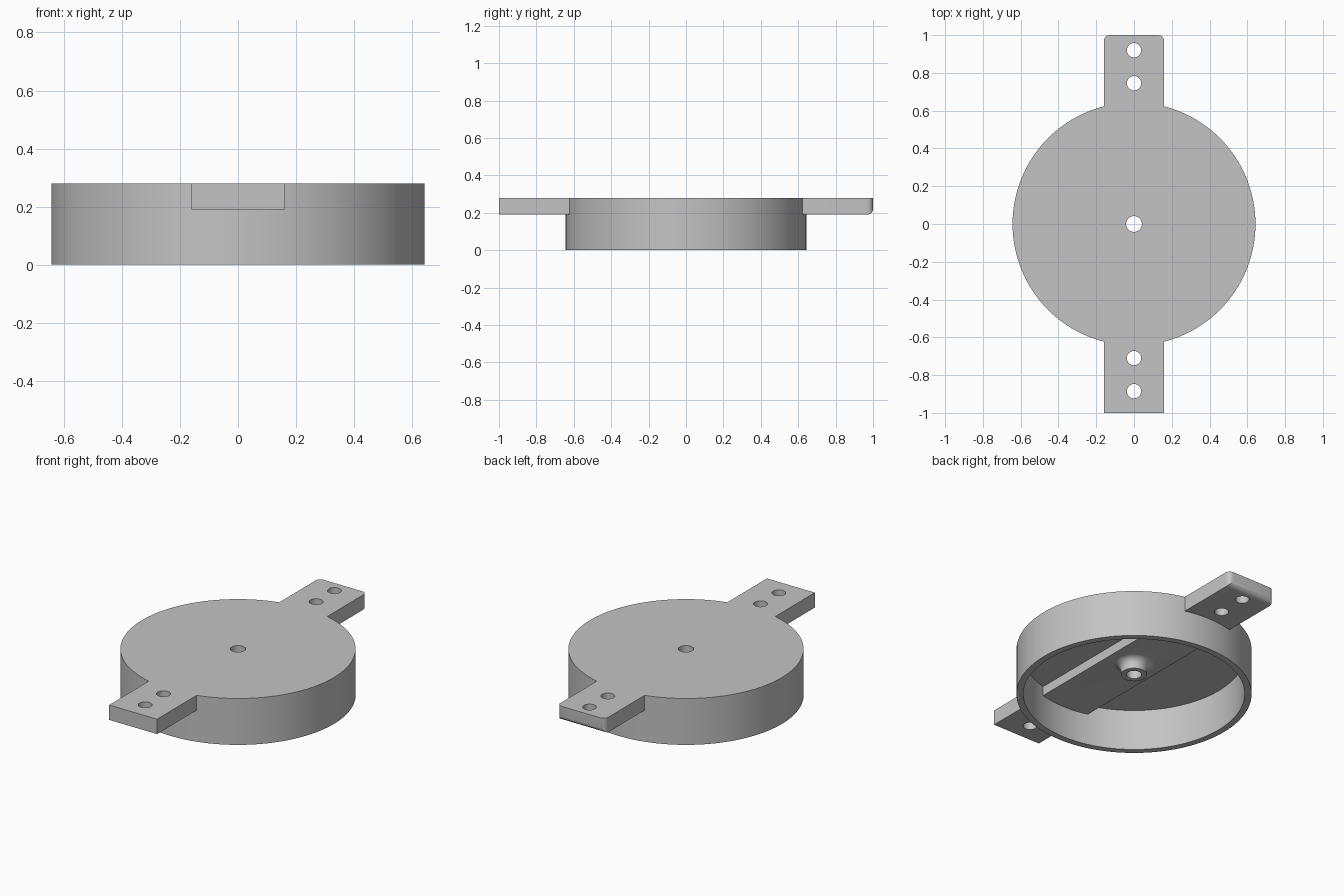
import bpy, bmesh, math
from mathutils import Matrix

cube = bpy.data.objects.get("Cube")
if cube:
    bpy.data.objects.remove(cube, do_unlink=True)

TOP, ARM_Z = 0.28, 0.19
RADIUS, WALL = 0.643, 0.038
ARM_HALF = 0.16

grey = bpy.data.materials.new("plain grey")
grey.use_nodes = True
colour = (0.55, 0.55, 0.55, 1)
grey.diffuse_color = colour
grey.node_tree.nodes["Principled BSDF"].inputs["Base Color"].default_value = colour


def finish(bm, name):
    bmesh.ops.recalc_face_normals(bm, faces=bm.faces)
    mesh = bpy.data.meshes.new(name)
    bm.to_mesh(mesh)
    bm.free()
    mesh.materials.append(grey)
    ob = bpy.data.objects.new(name, mesh)
    bpy.context.collection.objects.link(ob)
    return ob


def lathe(name, profile, steps=128):
    """Revolve (radius, height) points about the z axis."""
    bm = bmesh.new()
    verts = [bm.verts.new((r, 0, z)) for r, z in profile]
    edges = [bm.edges.new(pair) for pair in zip(verts, verts[1:])]
    bmesh.ops.spin(bm, geom=verts + edges, cent=(0, 0, 0), axis=(0, 0, 1),
                   angle=math.tau, steps=steps)
    bmesh.ops.remove_doubles(bm, verts=bm.verts, dist=1e-5)
    return finish(bm, name)


def combine(base, tool, operation):
    mod = base.modifiers.new(operation.lower(), 'BOOLEAN')
    mod.operation, mod.object, mod.solver = operation, tool, 'EXACT'
    bpy.ops.object.select_all(action='DESELECT')
    bpy.context.view_layer.objects.active = base
    base.select_set(True)
    bpy.ops.object.modifier_apply(modifier=mod.name)
    bpy.data.objects.remove(tool, do_unlink=True)


# Round cover, open underneath
cover = lathe("mounting_cover", [
    (0, TOP), (RADIUS, TOP), (RADIUS, 0), (RADIUS - WALL, 0),
    (RADIUS - WALL, TOP - 0.034), (0, TOP - 0.034)])

# Crossbar with its rear end rounded at the corners and lower edge
bm = bmesh.new()
bmesh.ops.create_cube(bm, size=1, matrix=Matrix.Translation((0, 0, (TOP + ARM_Z) / 2))
                      @ Matrix.Diagonal((2 * ARM_HALF, 2, TOP - ARM_Z, 1)))
rear = [e for e in bm.edges if all(v.co.y > 0.9 for v in e.verts)
        and any(v.co.z < TOP - 0.01 for v in e.verts)]
bmesh.ops.bevel(bm, geom=rear, offset=0.032, segments=6, profile=0.5, affect='EDGES')
combine(cover, finish(bm, "crossbar"), 'UNION')

# Central boss with a concave fillet at its root
BOSS, FILLET = 0.072, 0.045
root = []
for i in range(9):
    a = math.pi / 2 * i / 8
    root.append((BOSS + FILLET * (1 - math.cos(a)), ARM_Z - FILLET * (1 - math.sin(a))))
boss = lathe("centre_boss", [(0, 0.123), (BOSS, 0.123)] + root
             + [(BOSS + FILLET, ARM_Z + 0.03), (0, ARM_Z + 0.03)], 64)
combine(cover, boss, 'UNION')

# Through holes along the centre line
for y, r in ((0, 0.042), (0.92, 0.038), (0.745, 0.038), (-0.71, 0.038), (-0.885, 0.038)):
    drill = lathe("drill", [(0, -0.1), (r, -0.1), (r, 0.5), (0, 0.5)], 48)
    drill.data.transform(Matrix.Translation((0, y, 0)))
    combine(cover, drill, 'DIFFERENCE')

bpy.ops.object.shade_smooth_by_angle(angle=math.radians(30))
